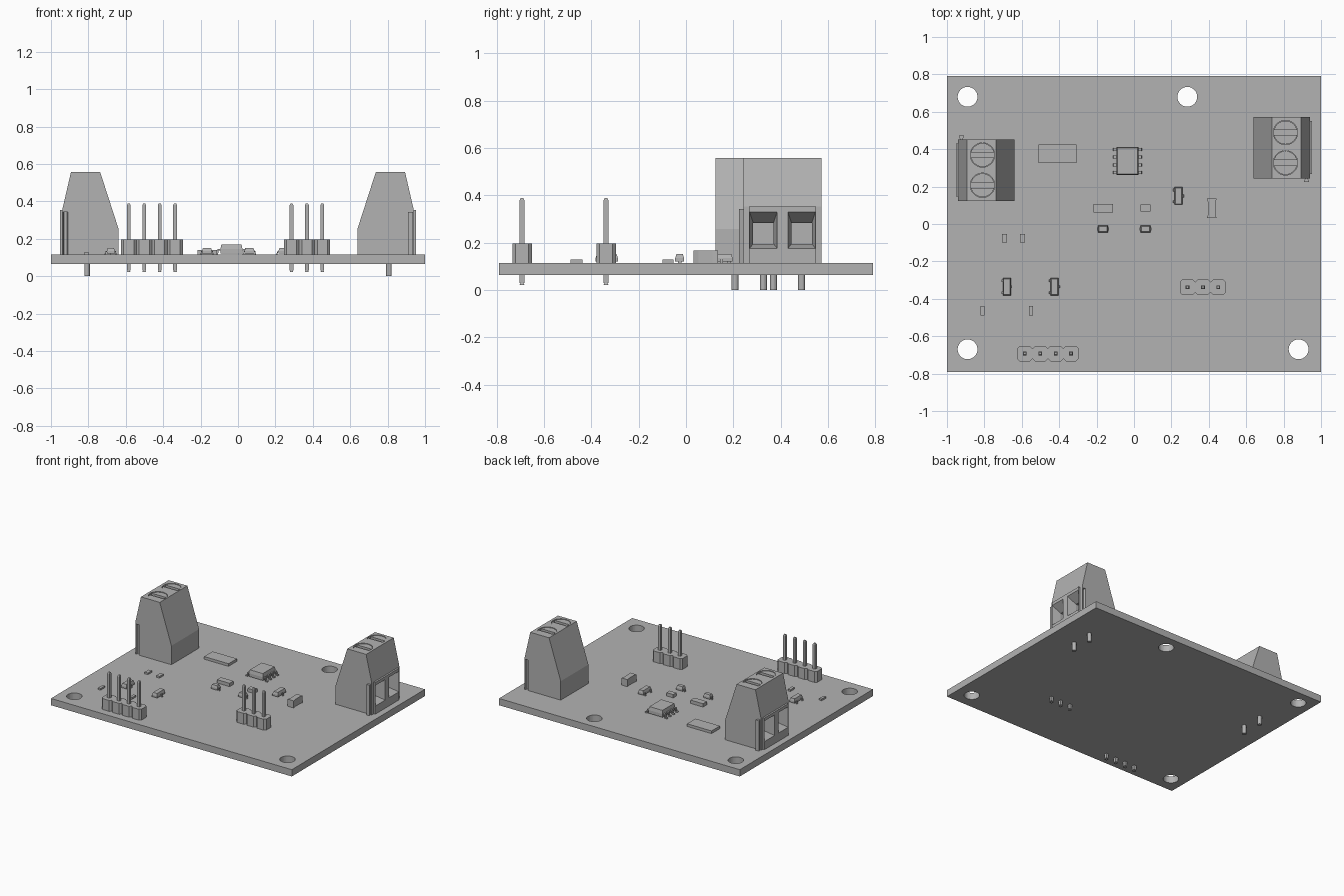
import bpy, bmesh, math
from mathutils import Matrix, Vector

cube = bpy.data.objects.get("Cube")
if cube:
    bpy.data.objects.remove(cube, do_unlink=True)

grey = bpy.data.materials.new("plain grey")
grey.use_nodes = True
colour = (0.45, 0.45, 0.45, 1)
grey.diffuse_color = colour
grey.node_tree.nodes["Principled BSDF"].inputs["Base Color"].default_value = colour

BASE, TOP = 0.064, 0.115  # board underside and upper face


def finish(name, bm):
    bmesh.ops.recalc_face_normals(bm, faces=bm.faces)
    mesh = bpy.data.meshes.new(name)
    bm.to_mesh(mesh)
    bm.free()
    mesh.materials.append(grey)
    obj = bpy.data.objects.new(name, mesh)
    bpy.context.collection.objects.link(obj)
    return obj


def add_box(bm, x, y, z):
    """Box given by its (low, high) range on each axis."""
    verts = bmesh.ops.create_cube(bm, size=1)["verts"]
    for v in verts:
        v.co = Vector([a + (b - a) * (c + 0.5) for (a, b), c in zip((x, y, z), v.co)])
    return verts


def add_cylinder(bm, x, y, r, z0, z1, sides=32):
    bmesh.ops.create_cone(bm, cap_ends=True, segments=sides, radius1=r, radius2=r, depth=z1 - z0,
                          matrix=Matrix.Translation((x, y, (z0 + z1) / 2)))


def add_prism(bm, points, vector):
    """Extrude a closed outline of 3D points along a vector."""
    face = bm.faces.new([bm.verts.new(p) for p in points])
    new = bmesh.ops.extrude_face_region(bm, geom=[face])["geom"]
    bmesh.ops.translate(bm, vec=vector, verts=[v for v in new if isinstance(v, bmesh.types.BMVert)])


def add_taper(bm, x, y, z, inset, axis=2):
    """Box whose high end on one axis is drawn in."""
    verts = add_box(bm, x, y, z)
    centre = Vector([sum(r) / 2 for r in (x, y, z)])
    for v in verts:
        if v.co[axis] > centre[axis]:
            for i in range(3):
                if i != axis:
                    v.co[i] -= math.copysign(inset, v.co[i] - centre[i])


def carve(obj, bm):
    """Cut the given solid out of the object and keep the result as a plain mesh."""
    cutter = finish("cutter", bm)
    cutter.hide_render = True
    mod = obj.modifiers.new("cut", 'BOOLEAN')
    mod.operation, mod.solver, mod.object = 'DIFFERENCE', 'EXACT', cutter
    bpy.context.view_layer.update()
    result = bpy.data.meshes.new_from_object(obj.evaluated_get(bpy.context.evaluated_depsgraph_get()))
    obj.modifiers.clear()
    obj.data = result
    bpy.data.objects.remove(cutter, do_unlink=True)


# Board with mounting holes
bm = bmesh.new()
add_box(bm, (-1, 1), (-0.79, 0.79), (BASE, TOP))
board = finish("board", bm)
bm = bmesh.new()
for x, y in ((-0.89, 0.68), (0.285, 0.68), (-0.89, -0.67), (0.88, -0.67)):
    add_cylinder(bm, x, y, 0.053, 0, 0.2)
carve(board, bm)


# Screw terminals, built facing +x around y = 0
def wire_openings():
    bm = bmesh.new()
    for y in (-0.081, 0.081):
        outer = [(0.96, y + a * 0.06, z) for a, z in ((-1, 0.174), (1, 0.174), (1, 0.335), (-1, 0.335))]
        inner = [(0.89, y + a * 0.043, z) for a, z in ((-1, 0.195), (1, 0.195), (1, 0.284), (-1, 0.284))]
        deep = [(0.82, p[1], p[2]) for p in inner]
        rings = [[bm.verts.new(p) for p in ring] for ring in (outer, inner, deep)]
        bm.faces.new(rings[0])
        bm.faces.new(rings[2])
        for a, b in zip(rings, rings[1:]):
            for i in range(4):
                j = (i + 1) % 4
                bm.faces.new((a[i], a[j], b[j], b[i]))
    return bm


def dovetail(bm, y, height):
    points = [(0.915, y, TOP), (0.93, y, TOP), (0.936, y + 0.02, TOP), (0.909, y + 0.02, TOP)]
    add_prism(bm, points, (0, 0, height))


def terminal(side, y_mid, turn):
    profile = ((0.64, TOP), (0.64, 0.257), (0.737, 0.557), (0.893, 0.557), (0.94, 0.353), (0.94, TOP))
    half = 0.164
    bm = bmesh.new()
    add_prism(bm, [(x, -half, z) for x, z in profile], (0, 2 * half, 0))
    body = finish(side + "_terminal_body", bm)
    carve(body, wire_openings())
    bm = bmesh.new()
    dovetail(bm, half - 0.017, 0.228)
    for y in (-0.081, 0.081):
        add_cylinder(bm, 0.81, y, 0.065, 0.535, 0.6)
    carve(body, bm)

    bm = bmesh.new()
    add_box(bm, (0.94, 0.953), (-0.142, 0.142), (TOP, 0.353))
    plate = finish(side + "_terminal_front", bm)
    carve(plate, wire_openings())

    # Guide rib on the side
    bm = bmesh.new()
    dovetail(bm, half, 0.228)
    bmesh.ops.scale(bm, vec=(1, -1, 1), verts=bm.verts)
    rib = finish(side + "_terminal_rib", bm)

    # Slotted screws
    bm = bmesh.new()
    for y in (-0.081, 0.081):
        add_cylinder(bm, 0.81, y, 0.063, 0.5, 0.553)
    screws = finish(side + "_terminal_screws", bm)
    bm = bmesh.new()
    for y in (-0.081, 0.081):
        add_box(bm, (0.7, 0.92), (y - 0.014, y + 0.014), (0.536, 0.6))
    carve(screws, bm)

    # Solder legs
    bm = bmesh.new()
    for y in (-0.081, 0.081):
        add_cylinder(bm, 0.807, y, 0.015, 0, TOP, 16)
    legs = finish(side + "_terminal_legs", bm)
    place = Matrix.Translation((0, y_mid, 0)) @ Matrix.Rotation(turn, 4, 'Z')
    for obj in (body, plate, rib, screws, legs):
        obj.data.transform(place)


terminal("left", 0.408, 0)
terminal("right", 0.288, math.pi)


# Pin headers
def header(name, x0, y, count, pitch=0.0825):
    bm, pins = bmesh.new(), bmesh.new()
    h, c, w = pitch / 2, 0.014, 0.01
    outline = ((-h, c - h), (c - h, -h), (h - c, -h), (h, c - h), (h, h - c), (h - c, h), (c - h, h), (-h, h - c))
    for i in range(count):
        x = x0 + i * pitch
        add_prism(bm, [(x + a, y + b, TOP) for a, b in outline], (0, 0, 0.082))
        add_box(pins, (x - w, x + w), (y - w, y + w), (0.03, 0.38))
        add_taper(pins, (x - w, x + w), (y - w, y + w), (0.38, 0.388), 0.004)
        add_taper(pins, (x - w, x + w), (y - w, y + w), (0.03, 0.022), -0.004)
    finish(name + "_housing", bm)
    finish(name + "_pins", pins)


header("four_pin_header", -0.584, -0.693, 4)
header("three_pin_header", 0.286, -0.338, 3)


# Moulded packages with bent leads
def package(name, x, y, sx, sy, height, leads, reach, lead_w):
    """Each lead is (side, y offset)."""
    bm = bmesh.new()
    low, mid = TOP + 0.006, TOP + height * 0.55
    xr, yr = (x - sx / 2, x + sx / 2), (y - sy / 2, y + sy / 2)
    add_taper(bm, xr, yr, (mid, TOP + height), 0.005)
    add_taper(bm, xr, yr, (mid, low), 0)
    finish(name + "_body", bm)
    bm = bmesh.new()
    t = 0.007
    shape = ((-0.01, mid), (reach * 0.5, mid), (reach * 0.6, TOP + t), (reach, TOP + t),
             (reach, TOP), (reach * 0.4, TOP), (reach * 0.3, mid - t), (-0.01, mid - t))
    for side, dy in leads:
        points = [(x + side * (sx / 2 + a), y + dy - lead_w / 2, z) for a, z in shape]
        add_prism(bm, points, (0, lead_w, 0))
    finish(name + "_leads", bm)


chip_leads = [(s, (i - 1.5) * 0.0415) for s in (-1, 1) for i in range(4)]
package("chip", -0.035, 0.337, 0.118, 0.15, 0.055, chip_leads, 0.032, 0.016)
for i, (x, y) in enumerate(((-0.68, -0.335), (-0.425, -0.335), (0.238, 0.15))):
    package(f"transistor_{i + 1}", x, y, 0.043, 0.094, 0.037,
            [(-1, -0.032), (-1, 0.032), (1, 0)], 0.012, 0.014)
for i, x in enumerate((-0.166, 0.061)):
    package(f"diode_{i + 1}", x, -0.027, 0.053, 0.037, 0.037, [(-1, 0), (1, 0)], 0.01, 0.014)

# Plain chip components: name, centre, size
for name, x, y, sx, sy, sz in (
        ("flat_crystal", -0.408, 0.375, 0.203, 0.1, 0.02),
        ("long_resistor", -0.165, 0.085, 0.104, 0.046, 0.025),
        ("short_resistor", 0.061, 0.085, 0.055, 0.037, 0.025),
        ("small_part_1", -0.692, -0.076, 0.027, 0.046, 0.013),
        ("small_part_2", -0.596, -0.076, 0.027, 0.046, 0.013),
        ("small_part_3", -0.81, -0.463, 0.021, 0.05, 0.013),
        ("small_part_4", -0.55, -0.463, 0.021, 0.05, 0.013)):
    bm = bmesh.new()
    add_box(bm, (x - sx / 2, x + sx / 2), (y - sy / 2, y + sy / 2), (TOP, TOP + sz))
    finish(name, bm)

# Capacitor with flared ends
bm = bmesh.new()
outline = [(a * s, b * s) for s in (1, -1) for a, b in ((0.025, -0.052), (0.02, -0.03), (0.02, 0.03), (0.025, 0.052))]
add_prism(bm, [(0.416 + a, 0.083 + b, TOP) for a, b in outline], (0, 0, 0.053))
finish("capacitor", bm)
